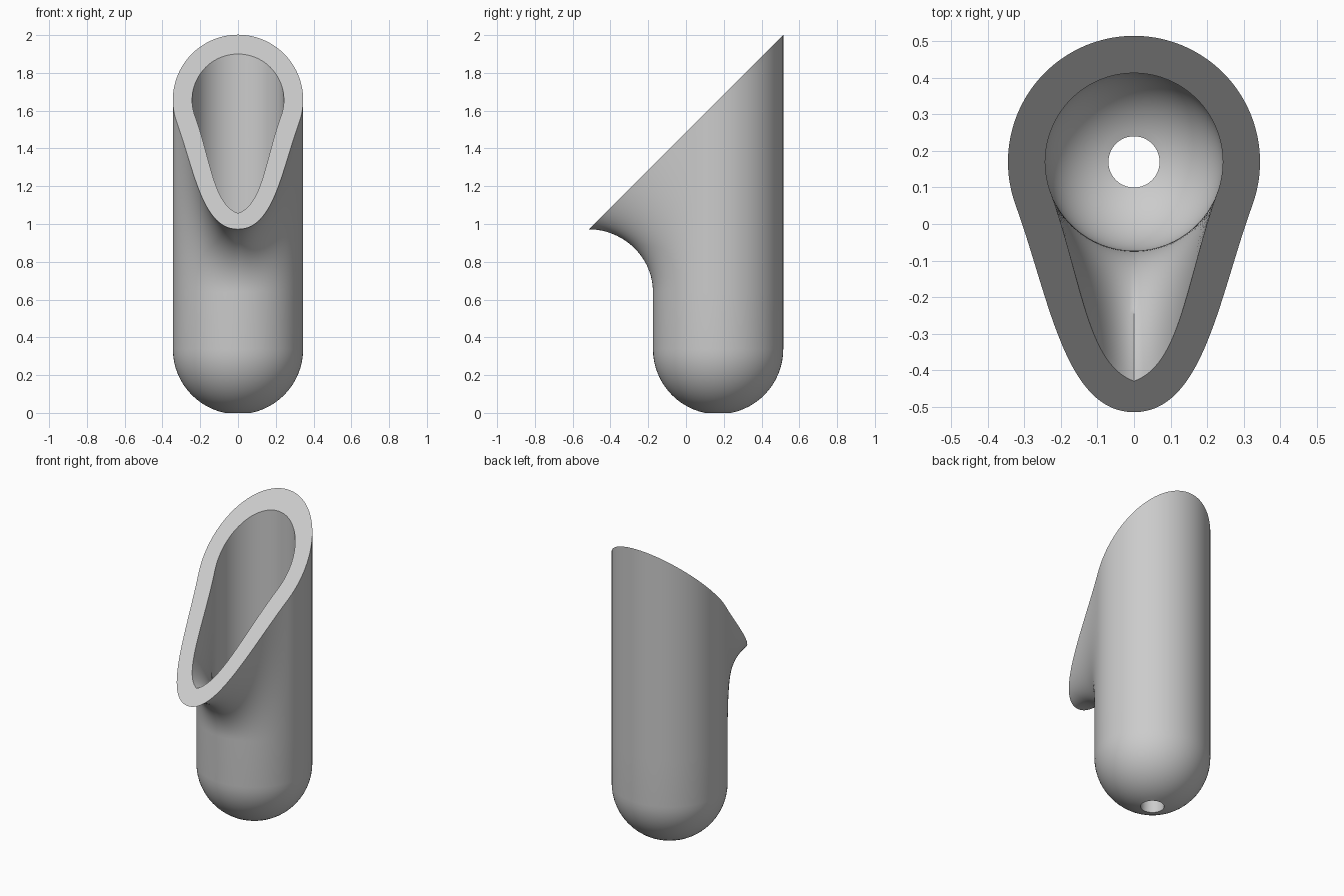
import bpy, bmesh, math
from mathutils import Vector

cube = bpy.data.objects.get("Cube")
if cube:
    bpy.data.objects.remove(cube)

COLUMNS, DOME_STEPS, WALL_STEPS = 144, 14, 24
AXIS_Y, DOME_Z, BEND_Z = 0.17, 0.338, 0.64   # tube axis, dome centre, start of spout bend
HOLE = 0.07                                  # drain hole radius
SPREAD = math.radians(70)                    # half angle of the front that becomes the spout
CUT = 1.487                                  # slanted mouth plane: z = y + CUT


def on_circle(radius, angle):
    """Point of the round tube in plan; angle 0 is the front."""
    return Vector((radius * math.sin(angle), AXIS_Y - radius * math.cos(angle)))


def rim_point(radius, angle, pull, shoulder, tip):
    """Plan outline of the mouth: round at the back, drawn out to a lip in front."""
    if abs(angle) >= SPREAD:
        return on_circle(radius, angle)
    t = 1 - abs(angle) / SPREAD
    a = on_circle(radius, SPREAD)
    b = a - pull * Vector((math.cos(SPREAD), math.sin(SPREAD)))
    p = (a * (1 - t) ** 3 + 3 * b * t * (1 - t) ** 2
         + 3 * Vector(shoulder) * t * t * (1 - t) + Vector((0, tip)) * t ** 3)
    return Vector((math.copysign(p.x, angle), p.y))


def wall(radius, angle, front_turn, pull, shoulder, tip):
    """One column of the wall, from the drain hole up to the mouth."""
    points = []
    start = math.asin(HOLE / radius)
    for i in range(DOME_STEPS + 1):
        a = start + (math.pi / 2 - start) * i / DOME_STEPS
        p = on_circle(radius * math.sin(a), angle)
        points.append((p.x, p.y, max(0, DOME_Z - radius * math.cos(a))))
    foot = on_circle(radius, angle)
    rim = rim_point(radius, angle, pull, shoulder, tip)
    rise = rim.y + CUT - BEND_Z
    # the bend is a full arc at the front and straighter towards the sides
    front = max(0, 1 - abs(angle) / SPREAD)
    turn = math.radians(50 + (front_turn - 50) * front)
    for i in range(WALL_STEPS + 1):
        s = turn * i / WALL_STEPS
        p = foot.lerp(rim, (1 - math.cos(s)) / (1 - math.cos(turn)))
        points.append((p.x, p.y, BEND_Z + rise * math.sin(s) / math.sin(turn)))
    return points


# Hollow vessel: outer and inner walls joined at the rim and the drain hole
bm = bmesh.new()
columns = []
for c in range(COLUMNS):
    angle = 2 * math.pi * c / COLUMNS
    if angle > math.pi:
        angle -= 2 * math.pi
    outer = wall(0.345, angle, 90, 0.27, (0.19, -0.515), -0.515)
    inner = wall(0.243, angle, 79, 0.25, (0.13, -0.385), -0.43)
    columns.append([bm.verts.new(p) for p in outer + inner[::-1]])
for c, here in enumerate(columns):
    there = columns[(c + 1) % COLUMNS]
    for i in range(len(here)):
        j = (i + 1) % len(here)
        bm.faces.new((here[i], there[i], there[j], here[j]))
bmesh.ops.recalc_face_normals(bm, faces=bm.faces)
mesh = bpy.data.meshes.new("spouted_tube")
bm.to_mesh(mesh)
bm.free()
tube = bpy.data.objects.new("spouted_tube", mesh)
bpy.context.collection.objects.link(tube)

# Plain grey material
grey = bpy.data.materials.new("light_grey")
grey.use_nodes = True
colour = (0.6, 0.6, 0.6, 1)
grey.diffuse_color = colour
grey.node_tree.nodes["Principled BSDF"].inputs["Base Color"].default_value = colour
mesh.materials.append(grey)

bpy.ops.object.select_all(action="DESELECT")
tube.select_set(True)
bpy.context.view_layer.objects.active = tube
bpy.ops.object.shade_smooth_by_angle(angle=math.radians(35))
